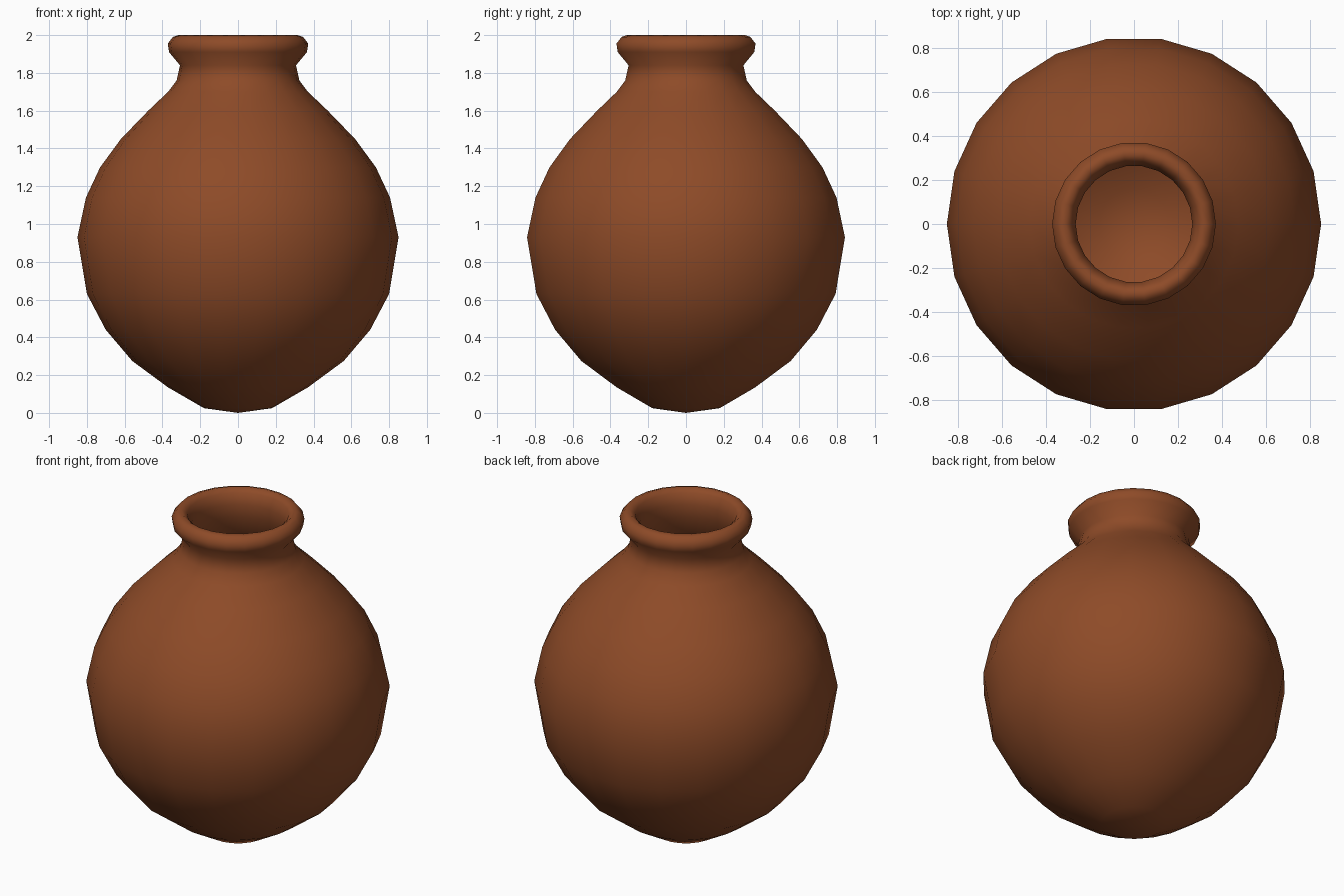
import bpy, bmesh, math

if "Cube" in bpy.data.objects:
    bpy.data.objects.remove(bpy.data.objects["Cube"])

SIDES = 22

# Clay colour
clay = bpy.data.materials.new("terracotta_clay")
clay.diffuse_color = (0.27, 0.07, 0.021, 1)
clay.use_nodes = True
clay.node_tree.nodes["Principled BSDF"].inputs["Base Color"].default_value = clay.diffuse_color

# (radius, height) up the outside, over the lip, then down the hollow inside
outside = [(0, 0), (0.18, 0.025), (0.37, 0.135), (0.56, 0.275), (0.70, 0.44),
           (0.80, 0.63), (0.85, 0.93), (0.805, 1.14), (0.73, 1.30),
           (0.62, 1.45), (0.475, 1.60), (0.37, 1.70), (0.325, 1.76), (0.307, 1.84)]
lip = [(0.365, 1.91), (0.372, 1.955), (0.345, 1.99), (0.315, 2.0),
       (0.285, 1.975), (0.265, 1.91)]
inside = [(0.272, 1.83), (0.31, 1.71), (0.43, 1.56), (0.57, 1.42), (0.68, 1.27),
          (0.75, 1.12), (0.79, 0.93), (0.745, 0.65), (0.65, 0.47),
          (0.52, 0.325), (0.34, 0.195), (0.16, 0.09), (0, 0.065)]
profile = outside + lip + inside

# Pot turned around its vertical axis
bm = bmesh.new()
points = [bm.verts.new((r, 0, z)) for r, z in profile]
edges = [bm.edges.new(pair) for pair in zip(points, points[1:])]
bmesh.ops.spin(bm, geom=points + edges, cent=(0, 0, 0), axis=(0, 0, 1),
               angle=math.tau, steps=SIDES, use_merge=False)
bmesh.ops.remove_doubles(bm, verts=bm.verts, dist=0.0005)
bmesh.ops.recalc_face_normals(bm, faces=bm.faces)
for face in bm.faces:
    face.smooth = True

mesh = bpy.data.meshes.new("pot")
bm.to_mesh(mesh)
bm.free()
mesh.materials.append(clay)
pot = bpy.data.objects.new("pot", mesh)
bpy.context.collection.objects.link(pot)
